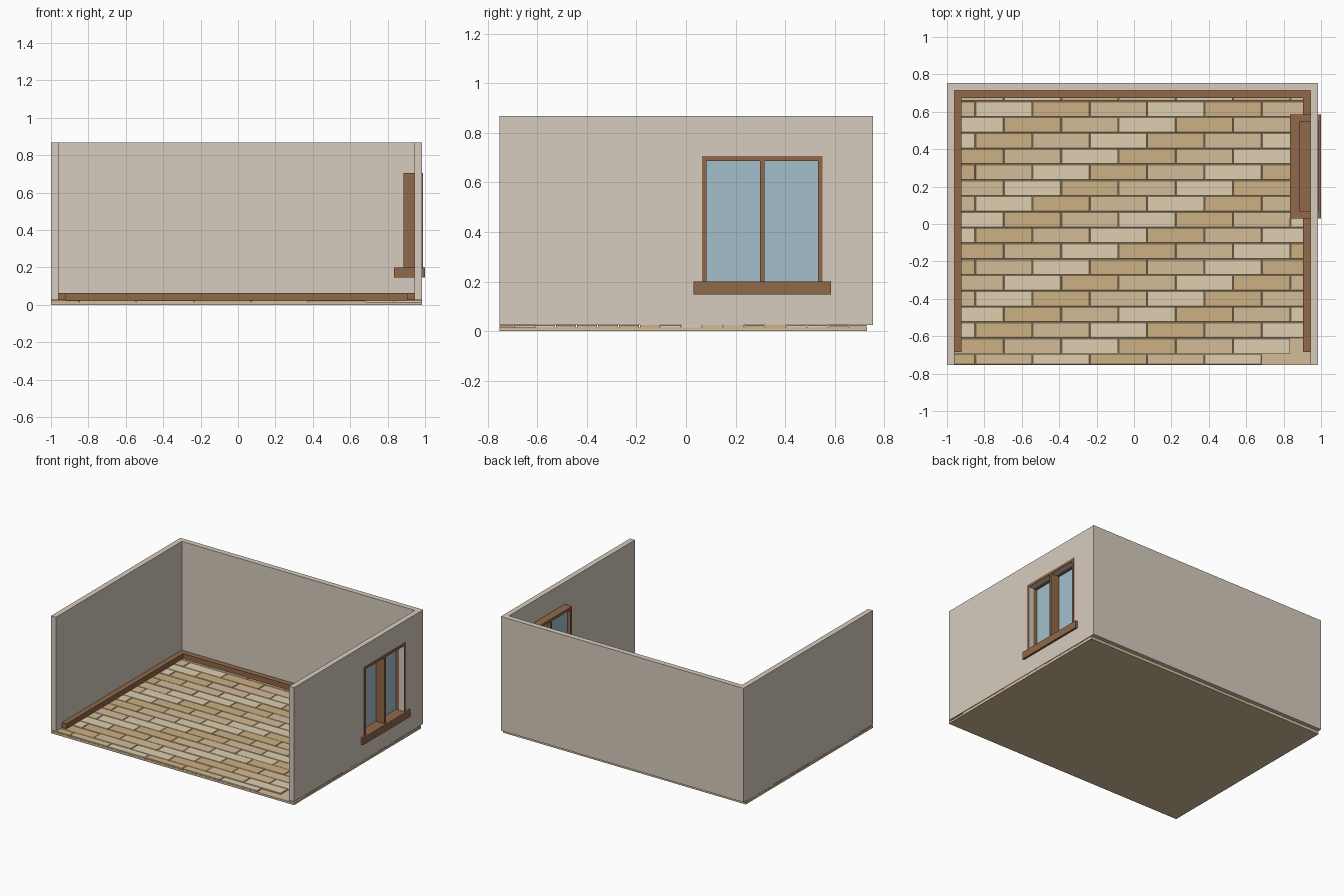
import bpy, bmesh, random

if "Cube" in bpy.data.objects:
    bpy.data.objects.remove(bpy.data.objects["Cube"])

random.seed(3)


def material(name, r, g, b):
    m = bpy.data.materials.new(name)
    m.diffuse_color = [(c / 255) ** 2.2 for c in (r, g, b)] + [1]
    m.use_nodes = True
    m.node_tree.nodes["Principled BSDF"].inputs["Base Color"].default_value = m.diffuse_color
    return m


WALL = material("plaster", 213, 203, 188)
WOOD = material("brown_wood", 143, 104, 74)
GLASS = material("window_glass", 162, 191, 203)
PLANKS = [material("plank_dark", 203, 174, 130),
          material("plank_mid", 211, 187, 151),
          material("plank_light", 222, 205, 174)]


def finish(name, bm, mats):
    mesh = bpy.data.meshes.new(name)
    bm.to_mesh(mesh)
    bm.free()
    for m in mats:
        mesh.materials.append(m)
    ob = bpy.data.objects.new(name, mesh)
    bpy.context.collection.objects.link(ob)
    return ob


def add_box(bm, x, y, z, mat=0):
    verts = bmesh.ops.create_cube(bm, size=1)["verts"]
    for v in verts:
        v.co = [r[0] if c < 0 else r[1] for c, r in zip(v.co, (x, y, z))]
    for f in {f for v in verts for f in v.link_faces}:
        f.material_index = mat
    return verts


def boxes(name, specs, mat):
    bm = bmesh.new()
    for s in specs:
        add_box(bm, *s)
    return finish(name, bm, [mat])


def extrude_profile(name, pts, z0, z1, mat):
    bm = bmesh.new()
    face = bm.faces.new([bm.verts.new((x, y, z0)) for x, y in pts])
    top = bmesh.ops.extrude_face_region(bm, geom=[face])["geom"]
    for v in top:
        if isinstance(v, bmesh.types.BMVert):
            v.co.z = z1
    bmesh.ops.recalc_face_normals(bm, faces=bm.faces)
    return finish(name, bm, [mat])


# Floor: base slab with staggered planks on top
X0, X1, Y0, Y1 = -1.0, 0.985, -0.753, 0.73
boxes("floor_base", [((X0, X1), (Y0, Y1), (0, 0.015))], PLANKS[1])
LENGTH, WIDTH, GAP = 0.3065, 0.0845, 0.0015
bm = bmesh.new()
for row in range(18):
    ya = max(Y0, -0.695 + (row - 1) * WIDTH)
    yb = min(Y1, -0.695 + row * WIDTH)
    for k in range(-12, 12):
        start = -0.543 + k * LENGTH + (row - 16) * LENGTH / 2
        xa, xb = max(X0, start), min(X1, start + LENGTH)
        if xb - xa < 0.01 or yb - ya < 0.01:
            continue
        verts = add_box(bm, (xa + GAP, xb - GAP), (ya + GAP, yb - GAP),
                        (0.014, random.uniform(0.023, 0.026)), k % 3)
        edges = {e for v in verts for e in v.link_edges
                 if all(w.co.z > 0.02 for w in e.verts)}
        bmesh.ops.bevel(bm, geom=list(edges), offset=0.002, segments=1,
                        affect='EDGES')
finish("floor_planks", bm, PLANKS)

# Three walls as one U profile
walls = extrude_profile(
    "walls", [(-1, -0.753), (-0.96, -0.753), (-0.96, 0.715), (0.945, 0.715),
              (0.945, -0.753), (0.985, -0.753), (0.985, 0.755), (-1, 0.755)],
    0.025, 0.867, WALL)

# Window opening
cutter = boxes("window_cutter", [((0.9, 1.05), (0.083, 0.532), (0.18, 0.687))], WALL)
cutter.hide_render = True
cutter.hide_set(True)
cut = walls.modifiers.new("window_opening", 'BOOLEAN')
cut.object = cutter
cut.operation = 'DIFFERENCE'
cut.solver = 'EXACT'

# Skirting along the inside of the walls
extrude_profile(
    "skirting", [(-0.96, -0.685), (-0.922, -0.685), (-0.922, 0.675), (0.903, 0.675),
                 (0.903, -0.685), (0.945, -0.685), (0.945, 0.715), (-0.96, 0.715)],
    0.026, 0.064, WOOD)


# Window casing: inner and outer surround with a centre mullion
def casing(name, x):
    boxes(name, [(x, (0.065, 0.083), (0.2, 0.687)),
                 (x, (0.532, 0.55), (0.2, 0.687)),
                 (x, (0.065, 0.55), (0.687, 0.706)),
                 (x, (0.299, 0.316), (0.2, 0.687))], WOOD)


casing("window_frame_inside", (0.885, 0.945))
casing("window_frame_outside", (0.979, 0.988))
boxes("window_mullion", [((0.945, 0.979), (0.299, 0.316), (0.2, 0.687))], WOOD)
boxes("window_sill", [((0.835, 1.0), (0.03, 0.585), (0.147, 0.2))], WOOD)
boxes("window_panes", [((0.91, 0.918), (0.083, 0.299), (0.2, 0.687)),
                       ((0.91, 0.918), (0.316, 0.532), (0.2, 0.687))], GLASS)
